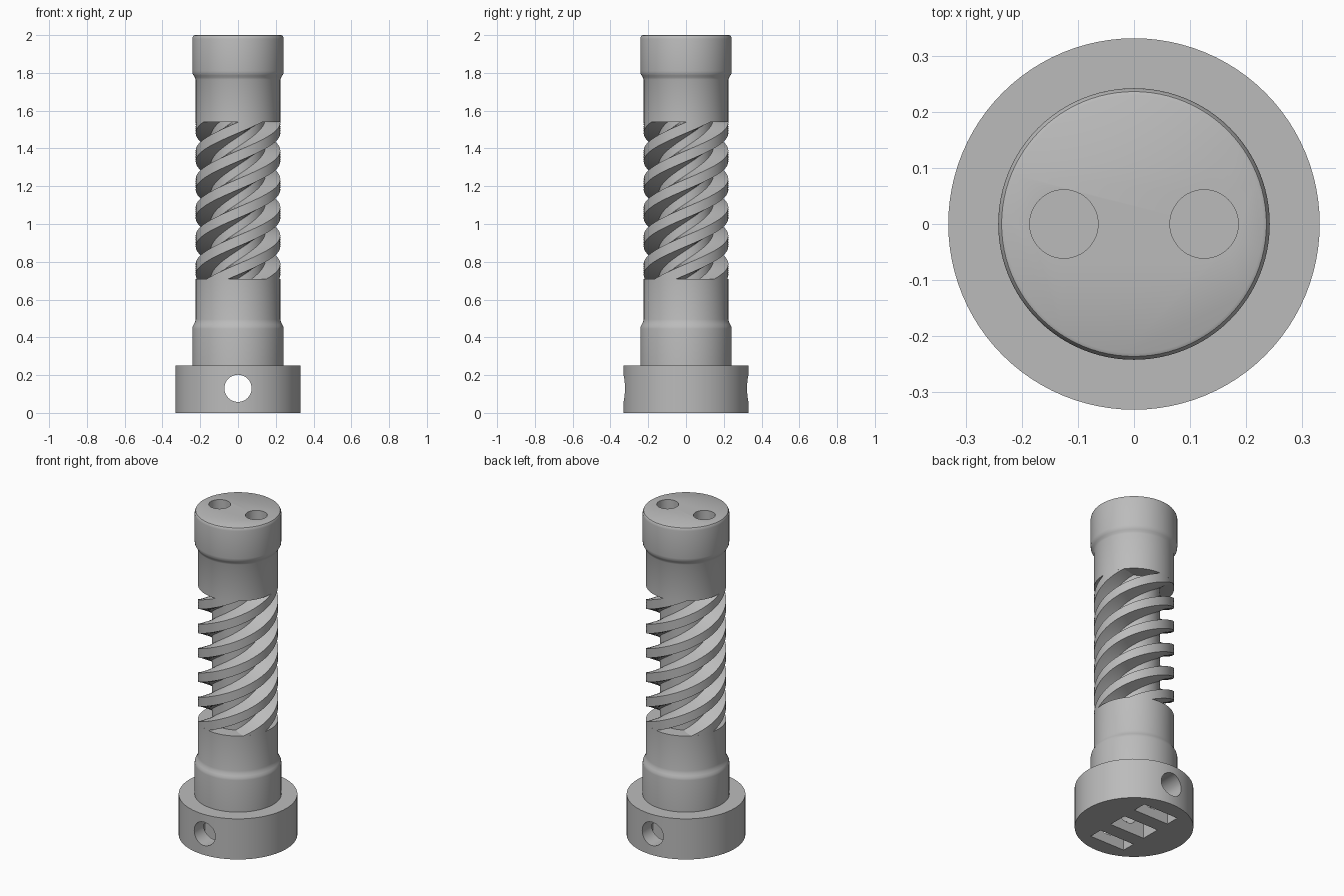
import bpy, bmesh, math
from mathutils import Matrix

old = bpy.data.objects.get("Cube")
if old:
    bpy.data.objects.remove(old, do_unlink=True)

SEG = 96
BASE_TOP, THREAD_LOW, THREAD_HIGH = 0.25, 0.71, 1.54
BASE_R, SHAFT_R, COLLAR_R, ROOT_R = 0.331, 0.224, 0.242, 0.145
STARTS, SPACING, CROWN_Z = 4, 0.15, 0.76

steel = bpy.data.materials.new("plain_grey")
steel.use_nodes = True
grey = (0.5, 0.5, 0.5, 1)
steel.diffuse_color = grey
steel.node_tree.nodes["Principled BSDF"].inputs["Base Color"].default_value = grey


def finish(name, bm):
    bmesh.ops.recalc_face_normals(bm, faces=bm.faces)
    mesh = bpy.data.meshes.new(name)
    bm.to_mesh(mesh)
    bm.free()
    mesh.materials.append(steel)
    obj = bpy.data.objects.new(name, mesh)
    bpy.context.collection.objects.link(obj)
    return obj


def loft(name, rings):
    """Skin equal-length rings of points and cap both ends."""
    bm = bmesh.new()
    loops = [[bm.verts.new(p) for p in ring] for ring in rings]
    for low, high in zip(loops, loops[1:]):
        for i in range(len(low)):
            j = (i + 1) % len(low)
            bm.faces.new((low[i], low[j], high[j], high[i]))
    bm.faces.new(loops[0][::-1])
    bm.faces.new(loops[-1])
    return finish(name, bm)


def polar(r, a, z):
    return (r * math.cos(a), r * math.sin(a), z)


def lathe(name, profile):
    return loft(name, [[polar(r, math.tau * i / SEG, z) for i in range(SEG)]
                       for r, z in profile])


def rod(name, r, length, matrix):
    bm = bmesh.new()
    bmesh.ops.create_cone(bm, cap_ends=True, segments=48, radius1=r, radius2=r,
                          depth=length, matrix=matrix)
    return finish(name, bm)


def box(name, size, centre):
    bm = bmesh.new()
    bmesh.ops.create_cube(bm, size=1, matrix=Matrix.Translation(centre)
                          @ Matrix.Diagonal((*size, 1)))
    return finish(name, bm)


def activate(obj):
    bpy.ops.object.select_all(action="DESELECT")
    obj.select_set(True)
    bpy.context.view_layer.objects.active = obj


def cut(obj, cutters):
    for cutter in cutters:
        cutter.hide_render = True
        mod = obj.modifiers.new("cut", "BOOLEAN")
        mod.operation, mod.solver, mod.object = "DIFFERENCE", "EXACT", cutter
        activate(obj)
        bpy.ops.object.modifier_apply(modifier=mod.name)
        bpy.data.objects.remove(cutter, do_unlink=True)


# Wide base disc with a cross hole and three slots underneath
base = lathe("base", [(BASE_R, 0), (BASE_R, BASE_TOP)])
cut(base, [rod("cross_hole", 0.072, 1, Matrix.Translation((0, 0, 0.13))
               @ Matrix.Rotation(math.pi / 2, 4, "X"))])
cut(base, [box("slot", (0.24, width, 0.26), (0, y, 0))
           for y, width in ((-0.19, 0.085), (0, 0.12), (0.19, 0.085))])

# Lower collar, stepping in softly to the shaft
lower = lathe("lower_collar", [
    (COLLAR_R, BASE_TOP), (COLLAR_R, 0.445), (0.24, 0.457), (0.234, 0.468),
    (0.228, 0.48), (SHAFT_R, 0.495), (SHAFT_R, THREAD_LOW)])

# Upper collar with a rounded rim and two blind holes
upper = lathe("upper_collar", [
    (SHAFT_R, THREAD_HIGH), (SHAFT_R, 1.765), (0.228, 1.775), (0.234, 1.785),
    (0.24, 1.795), (COLLAR_R, 1.81), (COLLAR_R, 1.98), (0.24, 1.99),
    (0.236, 1.997), (0.23, 2)])
cut(upper, [rod("top_hole", 0.061, 0.6, Matrix.Translation((side * 0.125, 0, 2)))
            for side in (-1, 1)])

# Four-start screw: one notched cross-section, twisted as it climbs
CROWN, ROOT, ARC = 0.19, 0.33, 5
section = []
for start in range(STARTS):
    for i in range(ARC + 1):
        section.append((start - CROWN + 2 * CROWN * i / ARC, SHAFT_R))
    section.append((start + (CROWN + ROOT) / 2, (SHAFT_R + ROOT_R) / 2))
    for i in range(ARC + 1):
        section.append((start + ROOT + (1 - 2 * ROOT) * i / ARC, ROOT_R))
    section.append((start + 1 - (CROWN + ROOT) / 2, (SHAFT_R + ROOT_R) / 2))

STEPS = 110
rings = []
for s in range(STEPS + 1):
    z = THREAD_LOW + (THREAD_HIGH - THREAD_LOW) * s / STEPS
    turn = (z - CROWN_Z) / SPACING
    rings.append([polar(r, math.tau * (u + turn) / STARTS, z) for u, r in section])
screw = loft("screw_thread", rings)

for part in (base, lower, upper, screw):
    activate(part)
    bpy.ops.object.shade_smooth_by_angle(angle=math.radians(30))
